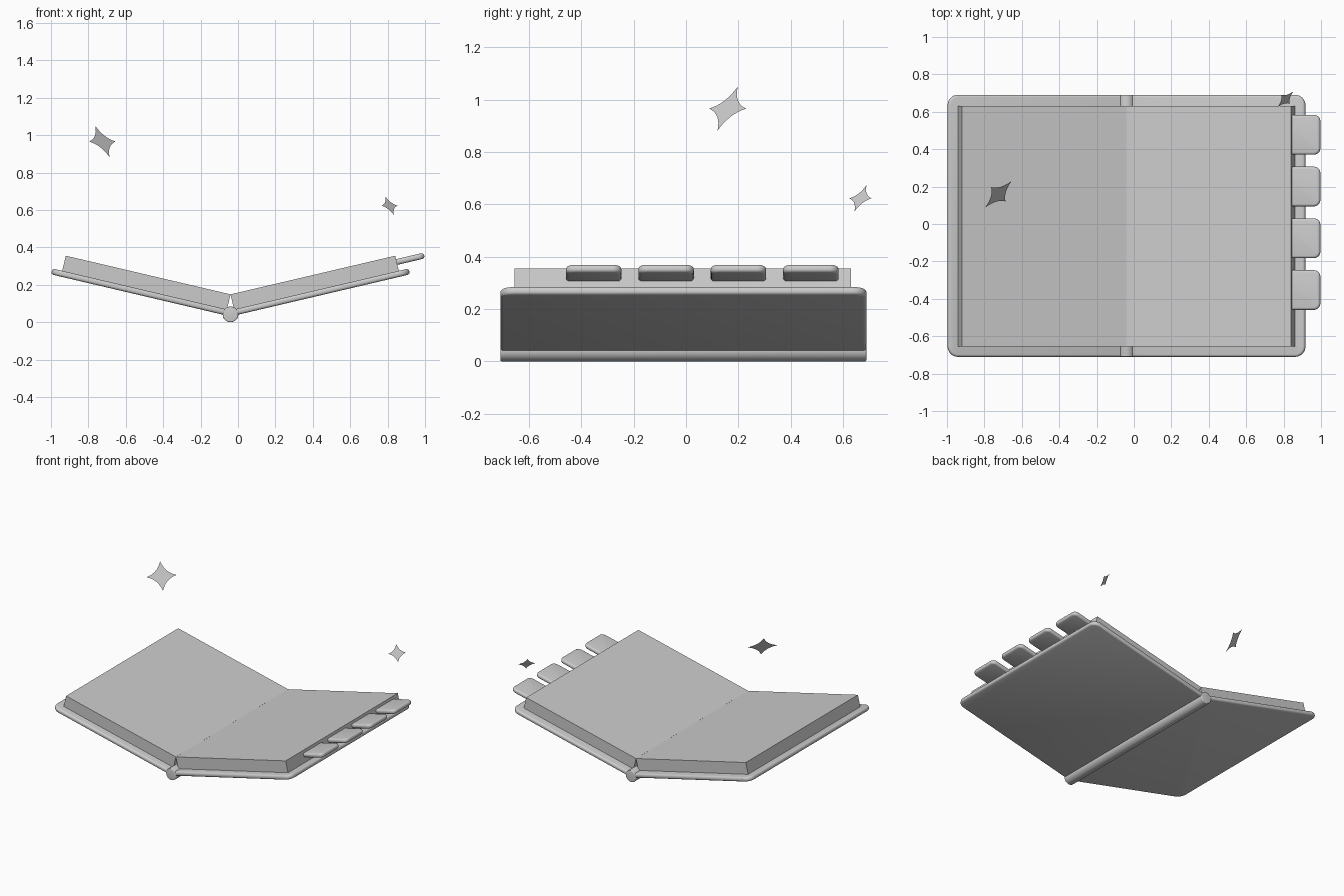
import bpy, bmesh, math
from mathutils import Vector

if "Cube" in bpy.data.objects:
    bpy.data.objects.remove(bpy.data.objects["Cube"])

HINGE = Vector((-0.04, -0.01, 0.042))   # spine axis centre
TILT = math.radians(13.2)               # opening angle of each half

grey = bpy.data.materials.new("light_grey")
grey.diffuse_color = (0.6, 0.6, 0.6, 1)
grey.use_nodes = True
grey.node_tree.nodes["Principled BSDF"].inputs["Base Color"].default_value = grey.diffuse_color


def finish(name, bm, smooth=True):
    bmesh.ops.recalc_face_normals(bm, faces=bm.faces)
    me = bpy.data.meshes.new(name)
    bm.to_mesh(me)
    bm.free()
    me.materials.append(grey)
    if smooth:
        me.shade_smooth()
        me.set_sharp_from_angle(angle=math.radians(35))
    ob = bpy.data.objects.new(name, me)
    bpy.context.collection.objects.link(ob)
    return ob


def bevel_sharp(bm, width):
    edges = [e for e in bm.edges if e.calc_face_angle(0) > math.radians(40)]
    bmesh.ops.bevel(bm, geom=edges, offset=width, segments=4, profile=0.5,
                    affect='EDGES', clamp_overlap=True)


def plate(name, side, u, y, n, radius=0, bevel=0):
    """Slab on a tilted half: u away from the spine, y along it, n its normal.
    The two outer corners are rounded by radius."""
    outline = [(u[0], y[0])]
    if radius:
        for cy, start in ((y[0] + radius, -90), (y[1] - radius, 0)):
            for i in range(9):
                a = math.radians(start + i * 90 / 8)
                outline.append((u[1] - radius + radius * math.cos(a),
                                cy + radius * math.sin(a)))
    else:
        outline += [(u[1], y[0]), (u[1], y[1])]
    outline.append((u[0], y[1]))

    bm = bmesh.new()
    face = bm.faces.new([bm.verts.new((a, b, n[0])) for a, b in outline])
    top = bmesh.ops.extrude_face_region(bm, geom=[face])["geom"]
    verts = [v for v in top if isinstance(v, bmesh.types.BMVert)]
    bmesh.ops.translate(bm, verts=verts, vec=(0, 0, n[1] - n[0]))
    bmesh.ops.recalc_face_normals(bm, faces=bm.faces)
    if bevel:
        bevel_sharp(bm, bevel)
    c, s = math.cos(TILT), math.sin(TILT)
    for v in bm.verts:
        a, b, h = v.co
        v.co = (HINGE.x + side * (a * c - h * s), b, HINGE.z + a * s + h * c)
    return finish(name, bm, smooth=bool(bevel))


# Covers and page blocks, one per side
for side, label in ((-1, "left"), (1, "right")):
    plate(label + "_cover", side, (0.027, 0.983), (-0.71, 0.69),
          (-0.011, 0.021), radius=0.055, bevel=0.013)
    plate(label + "_pages", side, (0.0245, 0.929), (-0.655, 0.63),
          (0.019, 0.104))

# Index tabs on the right page block
for i in range(4):
    cy = -0.353 + i * 0.2767
    plate("index_tab_%d" % (i + 1), 1, (0.88, 1.08), (cy - 0.106, cy + 0.106),
          (0.054, 0.085), radius=0.034, bevel=0.013)

# Spine rod
bm = bmesh.new()
bmesh.ops.create_cone(bm, cap_ends=True, segments=32, radius1=0.042,
                      radius2=0.042, depth=1.4)
bevel_sharp(bm, 0.006)
spine = finish("spine", bm)
spine.rotation_euler.x = math.radians(90)
spine.location = HINGE


# Flat four-pointed sparkles with concave sides
def sparkle(name, centre, size):
    across = Vector((0.707, 0.707, 0)) * size
    up = Vector((-0.385, 0.385, 0.84)) * size
    tips = [(1, 0), (0, 1), (-1, 0), (0, -1)]
    bm = bmesh.new()
    rim = []
    for k in range(4):
        p, q = Vector(tips[k]), Vector(tips[(k + 1) % 4])
        ctrl = (p + q) * 0.23
        for i in range(8):
            t = i / 8
            w = p * (1 - t) ** 2 + ctrl * 2 * t * (1 - t) + q * t * t
            rim.append(bm.verts.new(Vector(centre) + across * w.x + up * w.y))
    mid = bm.verts.new(centre)
    for i, v in enumerate(rim):
        bm.faces.new((mid, v, rim[(i + 1) % len(rim)]))
    bm.normal_update()
    finish(name, bm, smooth=False)


sparkle("large_sparkle", (-0.725, 0.159, 0.966), 0.1)
sparkle("small_sparkle", (0.81, 0.667, 0.623), 0.06)
